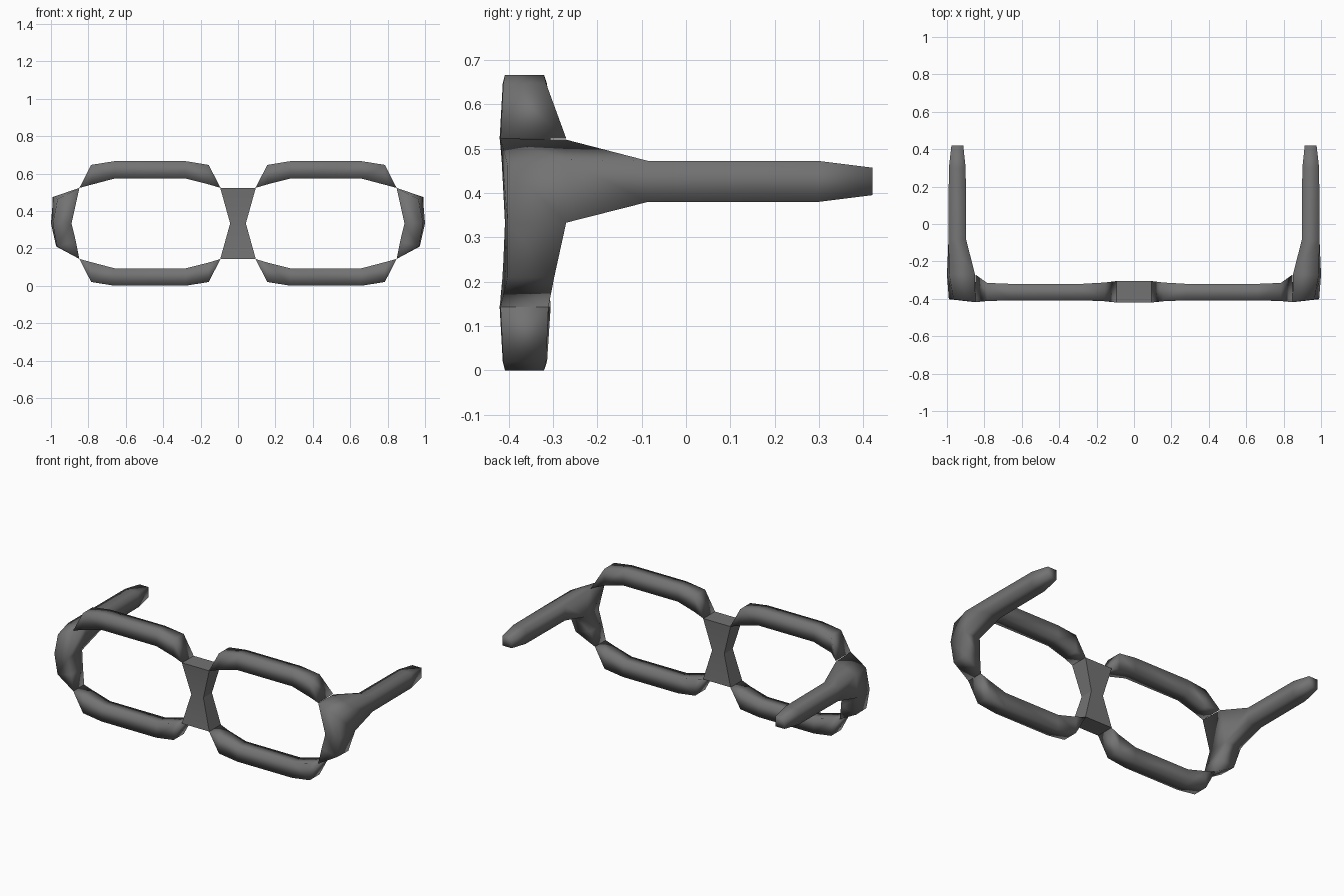
import bpy
import bmesh

cube = bpy.data.objects.get("Cube")
if cube:
    bpy.data.objects.remove(cube, do_unlink=True)

grey = bpy.data.materials.new("dark grey")
grey.use_nodes = True
COLOR = (0.17, 0.17, 0.17, 1)
grey.diffuse_color = COLOR
grey.node_tree.nodes["Principled BSDF"].inputs["Base Color"].default_value = COLOR

MID = 0.333  # height of the lens centre


def loft(bm, rings, caps=(True, True), skip=()):
    """Join four-sided rings; skip lists (ring, side) quads to leave open."""
    vs = [[bm.verts.new(p) for p in r] for r in rings]
    for i in range(len(vs) - 1):
        for k in range(4):
            if (i, k) not in skip:
                j = (k + 1) % 4
                bm.faces.new((vs[i][k], vs[i][j], vs[i + 1][j], vs[i + 1][k]))
    for wanted, ring in zip(caps, (vs[0], vs[-1])):
        if wanted:
            bm.faces.new(ring)


def finish(bm, name, smooth_all=True):
    """Weld, orient and shade the part."""
    bmesh.ops.remove_doubles(bm, verts=bm.verts, dist=0.0005)
    bmesh.ops.recalc_face_normals(bm, faces=bm.faces)
    me = bpy.data.meshes.new(name)
    bm.to_mesh(me)
    bm.free()
    me.materials.append(grey)
    ob = bpy.data.objects.new(name, me)
    bpy.context.collection.objects.link(ob)
    bpy.ops.object.select_all(action='DESELECT')
    ob.select_set(True)
    bpy.context.view_layer.objects.active = ob
    if smooth_all:
        bpy.ops.object.shade_smooth()
    else:
        bpy.ops.object.shade_smooth_by_angle()


def rim_bar(name, side, up, back_end):
    """Lens bar: square in the middle, pinched to an edge at both ends."""
    # x, outer offset, inner offset, front y, back y
    stations = [
        (0.093, 0.19, 0.19, -0.42, -0.305),
        (0.157, 0.313, 0.209, -0.413, -0.313),
        (0.28, 0.333, 0.24, -0.408, -0.32),
        (0.66, 0.333, 0.24, -0.408, -0.32),
        (0.785, 0.313, 0.207, -0.412, -0.315),
        (0.848, 0.19, 0.19, -0.418, back_end),
    ]
    bm = bmesh.new()
    rings = []
    for x, out, inn, f, b in stations:
        x, zo, zi = x * side, MID + up * out, MID + up * inn
        rings.append([(x, f, zo), (x, b, zo), (x, b, zi), (x, f, zi)])
    loft(bm, rings, caps=(False, False))
    finish(bm, name)


def temple(name, side):
    """Hinge column with the ear arm growing out of its back."""
    top = [(0.848, -0.418, 0.523), (0.965, -0.402, 0.462),
           (0.988, -0.27, 0.475), (0.85, -0.27, 0.52)]
    mid = [(0.89, -0.408, MID), (0.99, -0.402, MID),
           (1.0, -0.27, MID), (0.89, -0.27, MID)]
    low = [(0.867, -0.412, 0.238), (0.968, -0.402, 0.21),
           (0.972, -0.297, 0.21), (0.867, -0.295, 0.238)]
    front, back = (0.848, -0.418, 0.143), (0.848, -0.31, 0.143)
    column = [top, mid, low, [front, front, back, back]]
    # the arm starts at the open back quad of the column
    arm = [[top[3], top[2], mid[2], mid[3]]]
    for y, xi, xo, zl, zh in ((-0.085, 0.897, 0.992, 0.38, 0.472),
                              (0.30, 0.9, 0.99, 0.38, 0.472),
                              (0.42, 0.913, 0.976, 0.395, 0.457)):
        arm.append([(xi, y, zh), (xo, y, zh), (xo, y, zl), (xi, y, zl)])

    bm = bmesh.new()

    def flip(rings):
        return [[(x * side, y, z) for x, y, z in r] for r in rings]

    # bottom edge: only two distinct points, so close it with explicit faces
    loft(bm, flip(column[:3]), caps=(True, False), skip={(0, 2)})
    f, b = flip([[front, back]])[0]
    lo = flip([low])[0]
    for pts in ((lo[0], lo[1], f), (lo[1], lo[2], b, f),
                (lo[2], lo[3], b), (lo[3], lo[0], f, b)):
        bm.faces.new([bm.verts.new(p) for p in pts])
    loft(bm, flip(arm), caps=(False, True))
    finish(bm, name)


# Mirrored sides
for side, word in ((1, "left"), (-1, "right")):
    rim_bar(word + "_upper_rim", side, 1, -0.27)
    rim_bar(word + "_lower_rim", side, -1, -0.31)
    temple(word + "_temple", side)

# Hourglass nose bridge
bm = bmesh.new()
loft(bm, [[(-w, f, z), (w, f, z), (w, b, z), (-w, b, z)] for z, w, f, b in
          ((0.143, 0.095, -0.42, -0.305),
           (MID, 0.042, -0.402, -0.318),
           (0.523, 0.095, -0.42, -0.305))])
finish(bm, "nose_bridge", smooth_all=False)
